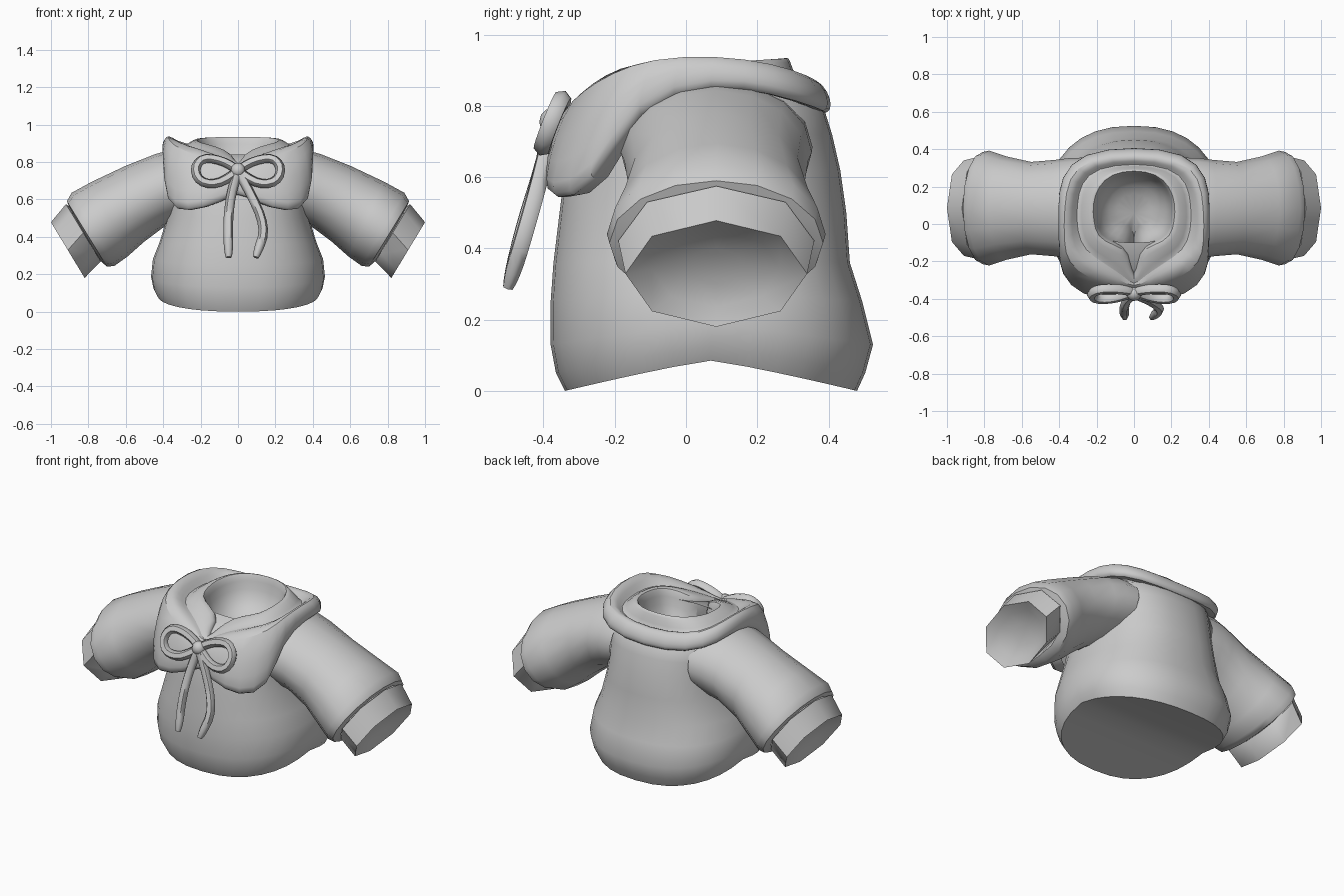
import bpy, bmesh, math
from mathutils import Vector

if "Cube" in bpy.data.objects:
    bpy.data.objects.remove(bpy.data.objects["Cube"])

grey = bpy.data.materials.new("soft_grey")
grey.diffuse_color = (0.6, 0.6, 0.6, 1)
grey.use_nodes = True
grey.node_tree.nodes["Principled BSDF"].inputs["Base Color"].default_value = grey.diffuse_color


def finish(obj, angle=50, subdiv=0):
    obj.data.materials.append(grey)
    if subdiv:
        mod = obj.modifiers.new("smooth", 'SUBSURF')
        mod.levels = mod.render_levels = subdiv
    bpy.ops.object.select_all(action='DESELECT')
    obj.select_set(True)
    bpy.context.view_layer.objects.active = obj
    bpy.ops.object.shade_smooth_by_angle(angle=math.radians(angle))
    return obj


def loft(name, rings, cap_end=False, angle=50, subdiv=0):
    """Skin a series of closed rings with equal point counts."""
    bm = bmesh.new()
    rows = [[bm.verts.new(p) for p in ring] for ring in rings]
    n = len(rows[0])
    for a, b in zip(rows, rows[1:]):
        for i in range(n):
            j = (i + 1) % n
            bm.faces.new((a[i], a[j], b[j], b[i]))
    if cap_end:
        bm.faces.new(rows[-1])
    bmesh.ops.recalc_face_normals(bm, faces=bm.faces)
    me = bpy.data.meshes.new(name)
    bm.to_mesh(me)
    bm.free()
    obj = bpy.data.objects.new(name, me)
    bpy.context.collection.objects.link(obj)
    return finish(obj, angle, subdiv)


# body: rounded-square rings (height, half width, front y, back y)
def body_ring(z, hx, yf, yb, n=32):
    pts = []
    for i in range(n):
        a = 2 * math.pi * i / n
        c, s = math.cos(a), math.sin(a)
        sx = math.copysign(abs(c) ** 0.85, c)
        sy = math.copysign(abs(s) ** 0.85, s)
        # hem arches upward at the sides
        lift = 0.085 * (1 - abs(sy) ** 1.15) * max(0, 1 - z / 0.4)
        pts.append((hx * sx, (yf + yb) / 2 + (yb - yf) / 2 * sy, z + lift))
    return pts


body_rows = [(0, .43, -.34, .48), (.05, .452, -.365, .503), (.13, .465, -.38, .525),
             (.25, .455, -.38, .495), (.36, .42, -.372, .46), (.5, .38, -.355, .45),
             (.62, .365, -.34, .433), (.72, .365, -.31, .41), (.80, .36, -.24, .385),
             (.84, .31, -.10, .33)]
loft("body", [body_ring(*r) for r in body_rows])

# underside: strips across the arched hem
bm = bmesh.new()
hem = [bm.verts.new(p) for p in body_ring(*body_rows[0])]
for i in range(-8, 8):
    quad = [hem[i % 32], hem[(i + 1) % 32], hem[(15 - i) % 32], hem[(16 - i) % 32]]
    quad = list(dict.fromkeys(quad))
    if len(quad) > 2 and not bm.faces.get(quad):
        bm.faces.new(quad)
bmesh.ops.recalc_face_normals(bm, faces=bm.faces)
if sum(f.normal.z for f in bm.faces) > 0:
    bmesh.ops.reverse_faces(bm, faces=bm.faces)
me = bpy.data.meshes.new("underside")
bm.to_mesh(me)
bm.free()
underside = bpy.data.objects.new("underside", me)
bpy.context.collection.objects.link(underside)
finish(underside)


# sleeves and cuffs: rings from upper point, lower point and half depth
def arm_ring(side, tx, tz, bx, bz, hy, n):
    top, low = Vector((tx, .085, tz)), Vector((bx, .085, bz))
    mid, half = (top + low) / 2, (top - low) / 2
    pts = []
    for i in range(n):
        a = 2 * math.pi * i / n
        p = mid + half * math.cos(a) + Vector((0, hy * math.sin(a), 0))
        pts.append((p.x * side, p.y, p.z))
    return pts


sleeve_rows = [(.24, .87, .28, .50, .27), (.34, .87, .345, .47, .268), (.44, .843, .40, .45, .258),
               (.60, .78, .50, .375, .247), (.78, .695, .59, .295, .277),
               (.89, .635, .66, .245, .307), (.915, .59, .70, .24, .30), (.905, .565, .735, .27, .25)]
cuff_rows = [(.90, .56, .74, .29, .24), (.92, .575, .735, .268, .275), (1.0, .478, .82, .18, .255)]
opening_rows = [cuff_rows[-1], (.945, .448, .815, .235, .18), (.89, .40, .83, .30, .08)]
for side, label in ((1, "left"), (-1, "right")):
    loft(label + "_sleeve", [arm_ring(side, *r, 16) for r in sleeve_rows])
    loft(label + "_cuff", [arm_ring(side, *r, 8) for r in cuff_rows], angle=60)
    loft(label + "_cuff_opening", [arm_ring(side, *r, 8) for r in opening_rows], True, 80)

# collar: half rails from front centre round to back centre
edge = [(0, -.37, .65), (.09, -.395, .59), (.28, -.395, .535), (.395, -.265, .565), (.395, -.15, .81),
        (.405, .08, .868), (.395, .25, .84), (.28, .385, .80), (0, .415, .78)]
ridge = [(0, -.345, .755), (.09, -.345, .80), (.25, -.29, .865), (.36, -.21, .925), (.38, -.10, .95),
         (.375, .08, .955), (.355, .25, .93), (.25, .35, .89), (0, .375, .87)]
groove = [(0, -.335, .765), (.05, -.28, .81), (.17, -.20, .85), (.26, -.14, .86), (.305, -.04, .865),
          (.305, .10, .865), (.285, .22, .86), (.20, .30, .85), (0, .325, .84)]
neck = [(0, -.335, .76), (.022, -.14, .845), (.11, -.11, .885), (.195, -.07, .905), (.215, .02, .92),
        (.22, .11, .925), (.19, .20, .935), (.12, .27, .94), (0, .29, .943)]


def mirrored(rail):
    return rail + [(-x, y, z) for x, y, z in rail[-2:0:-1]]


def shift(rail, k, dz):
    return [(x * k, .08 + (y - .08) * k, z + dz) for x, y, z in rail]


def blend(a, b, t, k, dz):
    return shift([tuple(p + (q - p) * t for p, q in zip(u, v)) for u, v in zip(a, b)], k, dz)


rails = [shift(edge, .86, 0), shift(edge, .98, -.012), shift(edge, 1.015, .015),
         blend(edge, ridge, .5, 1.04, .01), ridge, blend(ridge, groove, .65, 1, .018),
         groove, blend(groove, neck, .2, 1, .012), blend(groove, neck, .75, 1, .01), neck,
         shift(neck, .95, -.03), shift(neck, .85, -.15), shift(neck, .4, -.22)]
loft("collar", [mirrored(r) for r in rails], cap_end=True, angle=60, subdiv=1)


# ribbon bow: round cords along smooth paths
def cord(name, pts, closed=False, r=.026):
    cu = bpy.data.curves.new(name, 'CURVE')
    cu.dimensions = '3D'
    cu.bevel_depth = r
    cu.bevel_resolution = 1
    cu.use_fill_caps = True
    sp = cu.splines.new('NURBS')
    sp.points.add(len(pts) - 1)
    for i, (p, co) in enumerate(zip(sp.points, pts)):
        p.co = (*co, 1)
        p.radius = .6 if not closed and i == len(pts) - 1 else 1
    sp.order_u = 3
    sp.resolution_u = 3
    sp.use_cyclic_u = closed
    sp.use_endpoint_u = not closed
    obj = bpy.data.objects.new(name, cu)
    bpy.context.collection.objects.link(obj)
    bpy.ops.object.select_all(action='DESELECT')
    obj.select_set(True)
    bpy.context.view_layer.objects.active = obj
    bpy.ops.object.convert(target='MESH')
    finish(bpy.context.view_layer.objects.active, 60)


loop = [(.0, .76), (.09, .81), (.19, .825), (.235, .765), (.205, .69), (.11, .68), (.02, .735)]
for side, label in ((1, "left"), (-1, "right")):
    cord(label + "_bow_loop", [(side * x, -.365 + (z - .75) * .4 - .07 * x, z) for x, z in loop], True)
cord("right_bow_tail", [(0, -.375, .75), (-.035, -.395, .65), (-.055, -.45, .48), (-.05, -.49, .32),
                        (-.05, -.50, .29)])
cord("left_bow_tail", [(0, -.375, .75), (.06, -.395, .65), (.15, -.45, .45), (.105, -.49, .32),
                       (.095, -.50, .29)])

# knot
bpy.ops.mesh.primitive_uv_sphere_add(segments=10, ring_count=6, radius=.04, location=(0, -.372, .755))
knot = bpy.context.object
knot.name = "bow_knot"
finish(knot, 60)
